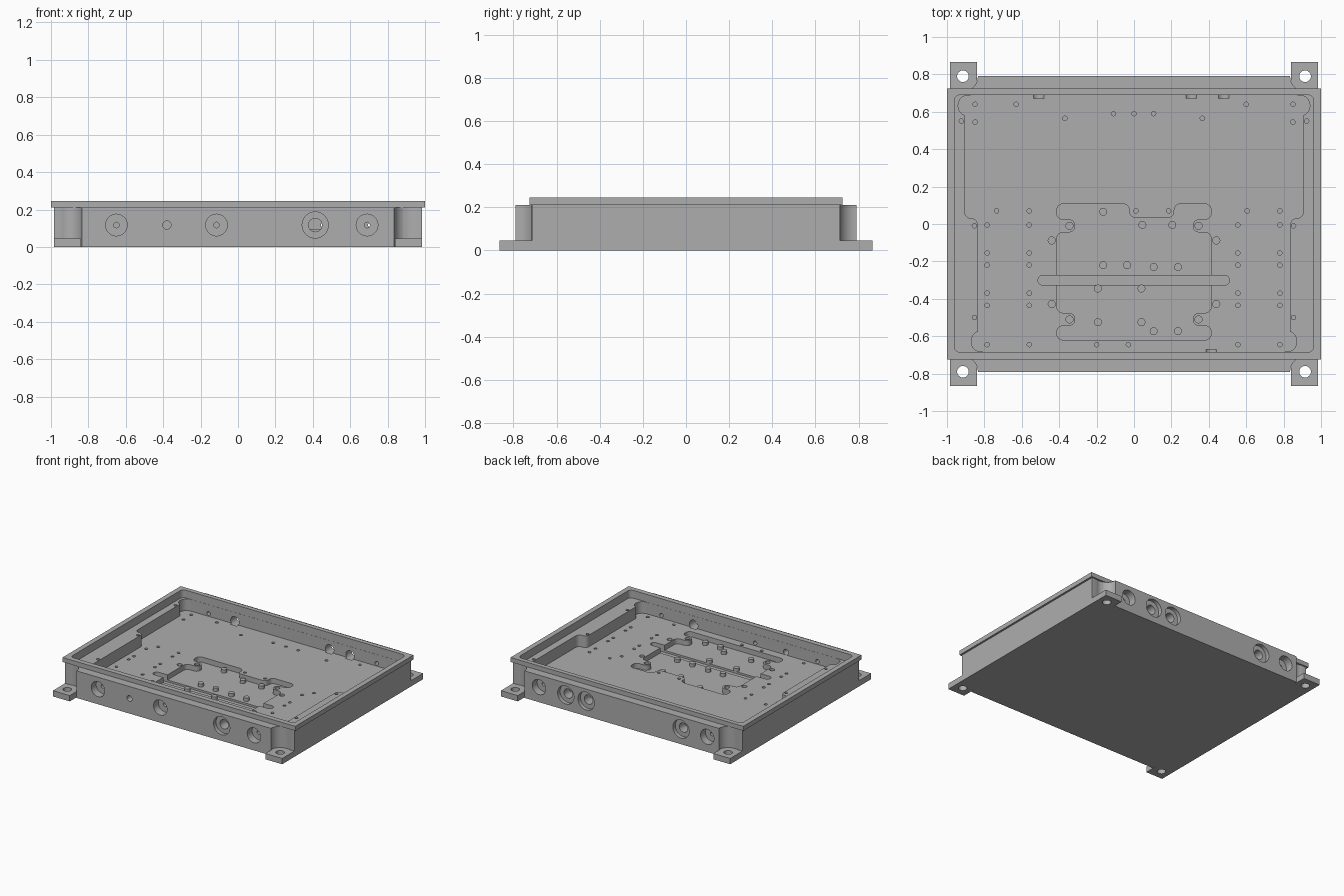
import bpy, bmesh, math
from mathutils import Vector

if "Cube" in bpy.data.objects:
    bpy.data.objects.remove(bpy.data.objects["Cube"])

metal = bpy.data.materials.new("grey_metal")
metal.diffuse_color = (0.42, 0.42, 0.42, 1)
metal.use_nodes = True
metal.node_tree.nodes["Principled BSDF"].inputs["Base Color"].default_value = metal.diffuse_color


def finish(name, bm):
    bmesh.ops.recalc_face_normals(bm, faces=bm.faces)
    mesh = bpy.data.meshes.new(name)
    bm.to_mesh(mesh)
    bm.free()
    mesh.materials.append(metal)
    ob = bpy.data.objects.new(name, mesh)
    bpy.context.scene.collection.objects.link(ob)
    return ob


def add_prism(bm, pts, z0, z1):
    face = bm.faces.new([bm.verts.new((x, y, z0)) for x, y in pts])
    top = bmesh.ops.extrude_face_region(bm, geom=[face])["geom"]
    for v in top:
        if isinstance(v, bmesh.types.BMVert):
            v.co.z = z1


def rect(x0, x1, y0, y1):
    return [(x0, y0), (x1, y0), (x1, y1), (x0, y1)]


def circle(x, y, r, n=24):
    return [(x + r * math.cos(math.tau * i / n), y + r * math.sin(math.tau * i / n)) for i in range(n)]


def fillet(pts, r, n=6):
    """Round every corner of a polygon with radius r."""
    out = []
    for i, p in enumerate(pts):
        p = Vector(p)
        a, b = Vector(pts[i - 1]) - p, Vector(pts[(i + 1) % len(pts)]) - p
        d = min(r, a.length * 0.49, b.length * 0.49)
        a, b = a.normalized(), b.normalized()
        c = p + (a + b) * d
        for k in range(n + 1):
            t = math.pi / 2 * k / n
            out.append(tuple(c - b * d * math.cos(t) - a * d * math.sin(t)))
    return out


def prism(name, *parts):
    bm = bmesh.new()
    for pts, z0, z1 in parts:
        add_prism(bm, pts, z0, z1)
    return finish(name, bm)


def bores(name, items):
    """Cylinders along y: (x, z, radius, y0, y1)."""
    bm = bmesh.new()
    for x, z, r, y0, y1 in items:
        add_prism(bm, circle(x, -z, r, 32), y0, y1)
    for v in bm.verts:
        v.co = (v.co.x, v.co.z, -v.co.y)
    return finish(name, bm)


def combine(target, tool, op):
    mod = target.modifiers.new(op, "BOOLEAN")
    mod.operation, mod.object, mod.solver = op, tool, "EXACT"
    bpy.context.view_layer.objects.active = target
    bpy.ops.object.modifier_apply(modifier=mod.name)
    bpy.data.objects.remove(tool)


TOP, LEDGE, FLOOR, POCKET, GROOVE = 0.245, 0.185, 0.095, 0.055, 0.04
corners = [(sx, sy) for sx in (-1, 1) for sy in (-1, 1)]

# main body with thick connector walls, scooped out around the mounting bolts
housing = prism("housing", (rect(-0.985, 0.985, -0.715, 0.715), 0, 0.22))
combine(housing, prism("walls", (rect(-0.885, 0.885, -0.79, 0.79), 0, 0.21)), "UNION")
combine(housing, prism("scoops", *[(circle(sx * 0.915, sy * 0.79, 0.08, 48), -0.1, 0.3)
                                   for sx, sy in corners]), "DIFFERENCE")
# mounting feet and overhanging lip
for sx, sy in corners:
    foot = rect(*sorted((sx * 0.84, sx * 0.985)), *sorted((sy * 0.68, sy * 0.865)))
    combine(housing, prism("foot", (foot, 0, 0.045)), "UNION")
combine(housing, prism("lip", (rect(-1, 1, -0.725, 0.725), 0.21, TOP)), "UNION")

# lid recess
combine(housing, prism("recess", (fillet(rect(-0.96, 0.96, -0.685, 0.69), 0.03), LEDGE, 0.4)), "DIFFERENCE")
# cavity, wider at the back, with corner reliefs
half = [(0.835, -0.684), (0.835, 0.03), (0.905, 0.03), (0.905, 0.689)]
cavity = half + [(-x, y) for x, y in reversed(half)]
cavity = fillet(cavity, 0.035)
combine(housing, prism("cavity", (cavity, FLOOR, 0.4)), "DIFFERENCE")
for sx in (-1, 1):
    for x, y, r in ((0.815, -0.628, 0.055), (0.885, 0.633, 0.055)):
        lobe = fillet(rect(*sorted((sx * (x - 0.1), sx * (x + r))), y - r, y + r), r * 0.95, 8)
        combine(housing, prism("relief", (lobe, FLOOR, 0.4)), "DIFFERENCE")

# sunken centre pocket with screw tongues, and a cross groove
side = [(0.413, -0.62), (0.413, -0.545), (0.315, -0.545), (0.315, -0.475), (0.413, -0.475),
        (0.413, -0.045), (0.315, -0.045), (0.315, 0.025), (0.413, 0.025), (0.413, 0.107)]
notch = [(0.215, 0.107), (0.215, 0.033), (-0.025, 0.033), (-0.025, 0.107)]
outline = fillet(side + notch + [(-x, y) for x, y in reversed(side)], 0.033)
combine(housing, prism("pocket", (outline, POCKET, 0.4)), "DIFFERENCE")
slot = fillet(rect(-0.513, 0.51, -0.327, -0.275), 0.025)
combine(housing, prism("groove", (slot, GROOVE, 0.4)), "DIFFERENCE")

# floor and ledge screw holes
small = [(-0.85, 0.64), (0.85, 0.64), (-0.63, 0.64), (0.6, 0.64), (-0.85, 0.545), (0.85, 0.545),
         (-0.37, 0.565), (0.365, 0.565), (-0.11, 0.59), (0, 0.59), (0.105, 0.59),
         (-0.2, -0.645), (-0.03, -0.645), (0.01, 0.07), (0.185, 0.07)]
small += [(x, 0.07) for x in (-0.735, -0.56, 0.605, 0.78)]
small += [(x, y) for x in (-0.785, -0.56, 0.555, 0.78)
          for y in (-0.005, -0.155, -0.22, -0.37, -0.435, -0.645)]
ledge = [(sx * x, y) for sx in (-1, 1) for x, y in ((0.923, 0.55), (0.853, -0.01), (0.853, -0.5))]
large = [(sx * x, y) for sx in (-1, 1)
         for x, y in ((0.345, -0.01), (0.345, -0.51), (0.44, -0.088), (0.44, -0.428))]
holes = [(circle(x, y, 0.012, 12), FLOOR - 0.04, 0.12) for x, y in small]
holes += [(circle(x, y, 0.012, 12), LEDGE - 0.05, 0.3) for x, y in ledge]
holes += [(circle(x, y, 0.019, 16), FLOOR - 0.05, 0.12) for x, y in large]
holes += [(circle(sx * 0.915, sy * 0.79, 0.031), -0.1, 0.1) for sx, sy in corners]
combine(housing, prism("holes", *holes), "DIFFERENCE")

# connector openings: wide sockets first, then the narrow bores through the wall
Z = 0.117
wide = [(x, Z, 0.058, -0.9, -0.73) for x in (-0.65, -0.115, 0.69)]
wide += [(x, Z, 0.058, 0.73, 0.9) for x in (-0.735, 0.71)]
wide += [(0.413, Z, 0.07, -0.9, -0.76)]
wide += [(x, Z, 0.07, 0.76, 0.9) for x in (-0.51, 0.305, 0.48)]
combine(housing, bores("sockets", wide), "DIFFERENCE")
narrow = [(x, Z, 0.015, -0.9, -0.66) for x in (-0.65, -0.115, 0.69)]
narrow += [(x, Z, 0.015, 0.66, 0.9) for x in (-0.735, 0.71)]
narrow += [(-0.38, Z, 0.022, -0.9, -0.66), (0.413, Z, 0.036, -0.9, -0.67)]
narrow += [(x, Z, 0.036, 0.67, 0.9) for x in (-0.51, 0.305, 0.48)]
combine(housing, bores("bores", narrow), "DIFFERENCE")

# small round pads standing in the pocket
pads = [(-0.165, 0.065), (0.045, -0.005), (0.205, -0.005), (-0.165, -0.22), (-0.037, -0.22),
        (0.105, -0.23), (0.235, -0.23), (-0.193, -0.345), (0.04, -0.345), (-0.193, -0.525),
        (0.04, -0.525), (0.105, -0.573), (0.235, -0.573)]
pocket_pads = prism("pocket_pads", *[(circle(x, y, 0.021, 20), POCKET - 0.01, FLOOR - 0.015) for x, y in pads])

for ob in (housing, pocket_pads):
    bpy.ops.object.select_all(action="DESELECT")
    ob.select_set(True)
    bpy.context.view_layer.objects.active = ob
    bpy.ops.object.shade_smooth_by_angle(angle=math.radians(31))
